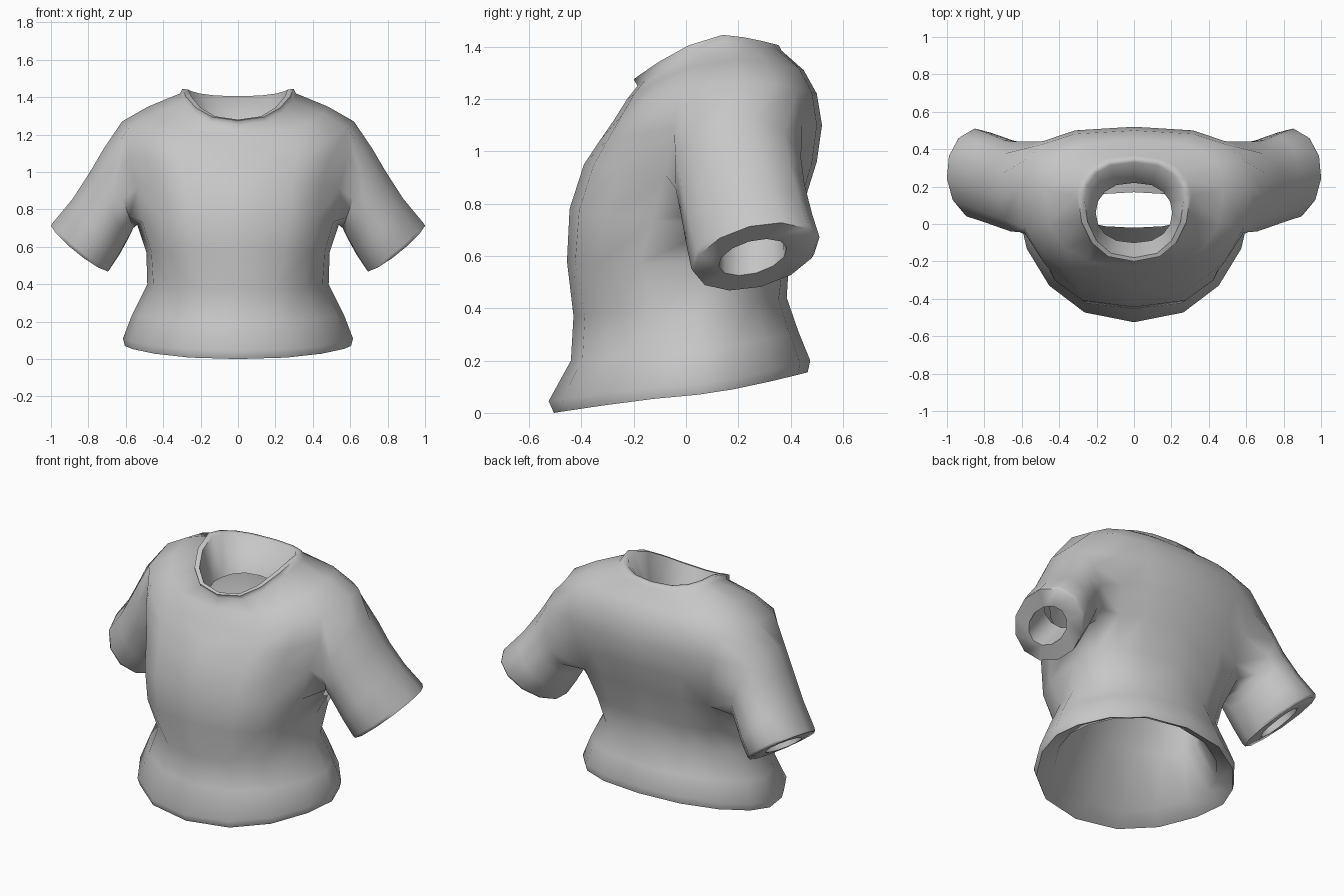
import bpy, bmesh
from math import sin, cos, radians
from mathutils import Vector

if "Cube" in bpy.data.objects:
    bpy.data.objects.remove(bpy.data.objects["Cube"])


def material(name, rgb):
    m = bpy.data.materials.new(name)
    m.use_nodes = True
    m.diffuse_color = (*rgb, 1)
    m.node_tree.nodes["Principled BSDF"].inputs["Base Color"].default_value = (*rgb, 1)
    return m


grey_cloth = material("grey cloth", (0.57, 0.57, 0.57))
bm = bmesh.new()

# Torso rings: front y, back y, side y, half width, front z, side z, back z
skirt = [(-.02, .17, .07, .36, .65, .65, .65),      # hem folded up inside
         (-.2, .25, .06, .41, .35, .36, .39),
         (-.41, .39, .05, .5, .06, .12, .195),
         (-.505, .465, .05, .605, 0, .07, .155),    # hem edge
         (-.525, .475, .05, .615, .045, .11, .2),
         (-.44, .43, .05, .565, .2, .24, .31),
         (-.43, .385, .05, .485, .37, .4, .44)]
chest = [(-.455, .395, .06, .49, .58, .57, .6),
         (-.445, .45, .15, .54, .78, .72, .8),
         (-.39, .5, .19, .57, .95, .9, .96),
         (-.33, .52, .2, .62, 1.04, 1.1, 1.1),
         (-.275, .5, .2, .62, 1.12, 1.27, 1.22),
         (-.225, .45, .19, .48, 1.2, 1.35, 1.31)]
collar = [(-.185, .365, .15, .31, 1.25, 1.42, 1.385),
          (-.2, .355, .14, .298, 1.275, 1.445, 1.405),
          (-.18, .33, .13, .265, 1.28, 1.44, 1.405),
          (-.1, .22, .06, .205, 1.14, 1.2, 1.23)]
rings = skirt + chest + collar
ARM_LOW, ARM_HIGH = 8, 11       # rings bounding the armhole
COL_LOW, COL_HIGH = 3, 6        # columns bounding the armhole
HALF = 8


def torso_ring(yf, yb, ys, w, zf, zs, zb, x_power, y_power):
    verts = []
    for k in range(HALF + 1):
        a = radians(-90 + 180 * k / HALF)
        s, c = abs(sin(a)), max(cos(a), 0)
        y_end, z_end = (yf, zf) if k < HALF / 2 else (yb, zb)
        x = 0 if k in (0, HALF) else w * c ** x_power
        verts.append(bm.verts.new((x, ys + (y_end - ys) * s ** y_power,
                                   zs + (z_end - zs) * s ** 1.5)))
    return verts


# The skirt and collar are rounder in plan than the chest
grid = ([torso_ring(*r, .88, 1.2) for r in skirt]
        + [torso_ring(*r, .7, .8) for r in chest]
        + [torso_ring(*r, .8, 1) for r in collar])
for r in range(len(grid) - 1):
    for k in range(HALF):
        if not (ARM_LOW <= r < ARM_HIGH and COL_LOW <= k < COL_HIGH):
            bm.faces.new((grid[r][k], grid[r][k + 1], grid[r + 1][k + 1], grid[r + 1][k]))

# Sleeve grows from the armhole edge:
# top point, bottom point (x, z), centre y, y radius, backward tilt, backward lean
loop = ([grid[ARM_LOW][k] for k in range(COL_LOW, COL_HIGH)]
        + [grid[r][COL_HIGH] for r in range(ARM_LOW, ARM_HIGH)]
        + [grid[ARM_HIGH][k] for k in range(COL_HIGH, COL_LOW, -1)]
        + [grid[r][COL_LOW] for r in range(ARM_HIGH, ARM_LOW, -1)])
sleeve = [((.715, 1.13), (.56, .7), .2, .24, 0, 0),
          ((.79, 1.0), (.585, .65), .215, .235, .01, .01),
          ((.88, .86), (.635, .56), .24, .235, .02, .025),
          ((.985, .735), (.68, .49), .265, .235, .035, .04),
          ((.995, .72), (.69, .475), .265, .225, .035, .04),
          ((.92, .66), (.765, .53), .255, .125, .025, .02),
          ((.8, .82), (.64, .68), .24, .125, 0, 0)]
for top, bottom, yc, ry, tilt, lean in sleeve:
    t, b = Vector((top[0], 0, top[1])), Vector((bottom[0], 0, bottom[1]))
    across = (t - b) / 2
    inward = Vector((-across.z, 0, across.x)).normalized()
    new = []
    for i in range(len(loop)):
        a = radians(-135 + 360 * i / len(loop))
        p = (t + b) / 2 + across * sin(a) * 1.035 + inward * tilt * cos(a)
        new.append(bm.verts.new((p.x, yc + ry * cos(a) * 1.035 + lean * sin(a), p.z)))
    for i in range(len(loop)):
        j = (i + 1) % len(loop)
        bm.faces.new((loop[i], loop[j], new[j], new[i]))
    loop = new

mesh = bpy.data.meshes.new("shirt")
bm.to_mesh(mesh)
bm.free()
mesh.materials.append(grey_cloth)
shirt = bpy.data.objects.new("shirt", mesh)
bpy.context.collection.objects.link(shirt)

# Smooth cloth with crisp hem, cuff and collar edges
bpy.ops.object.select_all(action="DESELECT")
shirt.select_set(True)
bpy.context.view_layer.objects.active = shirt
bpy.ops.object.shade_smooth_by_angle(angle=radians(70))

mirror = shirt.modifiers.new("mirror", "MIRROR")
mirror.use_clip = True
mirror.merge_threshold = 0.002
